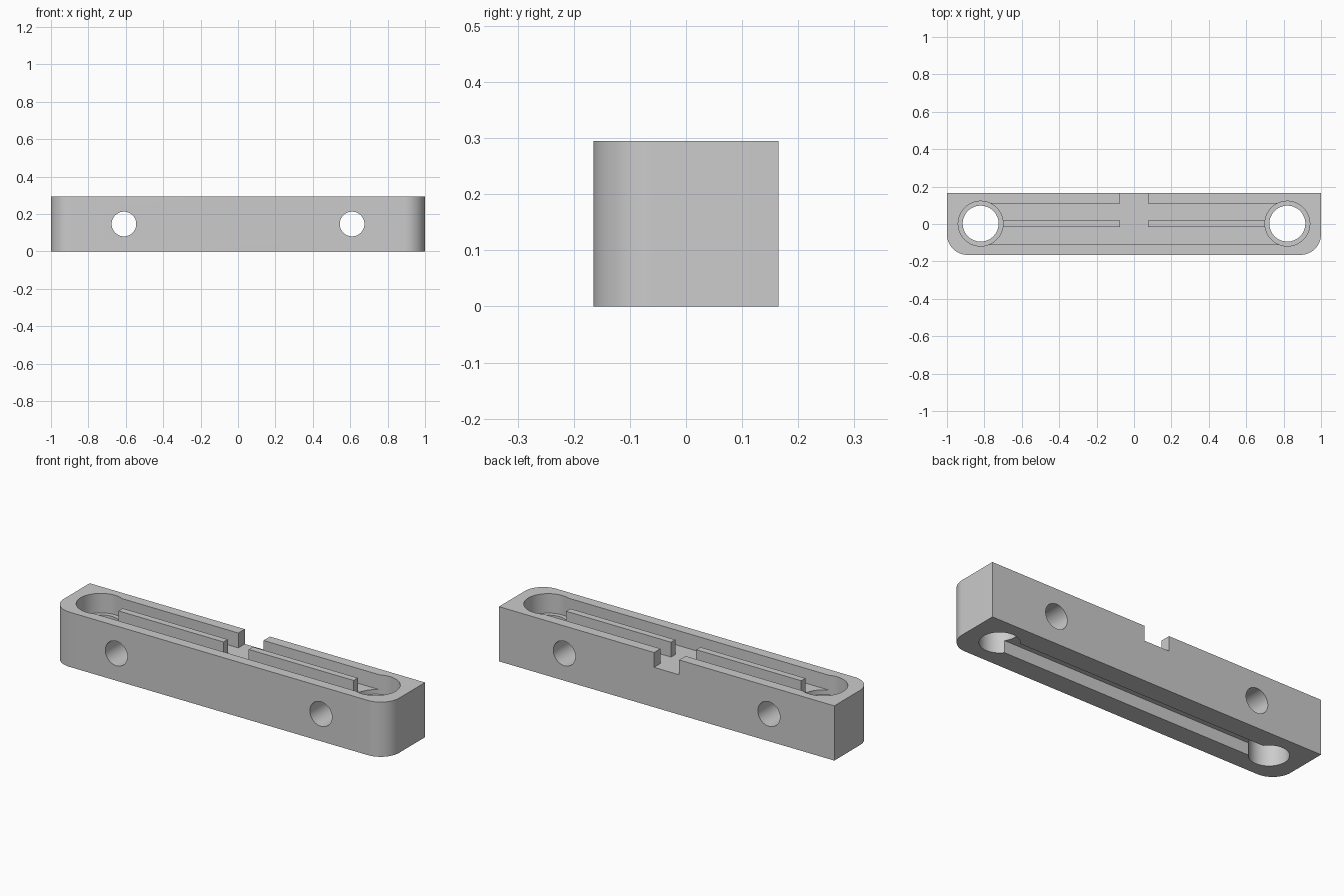
import bpy, bmesh, math

if "Cube" in bpy.data.objects:
    bpy.data.objects.remove(bpy.data.objects["Cube"])

TOP, FLOOR = 0.295, 0.215     # rim height and pocket floor height


def prism(name, pts, z0, z1):
    """Extrude an xy outline from z0 to z1."""
    bm = bmesh.new()
    face = bm.faces.new([bm.verts.new((x, y, z0)) for x, y in pts])
    up = bmesh.ops.extrude_face_region(bm, geom=[face])["geom"]
    for v in up:
        if isinstance(v, bmesh.types.BMVert):
            v.co.z = z1
    bmesh.ops.recalc_face_normals(bm, faces=bm.faces)
    me = bpy.data.meshes.new(name)
    bm.to_mesh(me)
    bm.free()
    ob = bpy.data.objects.new(name, me)
    bpy.context.collection.objects.link(ob)
    return ob


def rect(x0, x1, y0, y1):
    return [(x0, y0), (x1, y0), (x1, y1), (x0, y1)]


def circle(cx, cy, r, n=64):
    return [(cx + r * math.cos(2 * math.pi * i / n),
             cy + r * math.sin(2 * math.pi * i / n)) for i in range(n)]


# body outline: square back corners, rounded front corners
R, N = 0.11, 16
arc = [(0.89 + R * math.sin(i / N * math.pi / 2),
        -0.055 - R * math.cos(i / N * math.pi / 2)) for i in range(N + 1)]
right = arc + [(1, 0.165)]
body = prism("body", right + [(-x, y) for x, y in reversed(right)], 0, TOP)

# top pocket with the notch through the back wall
half = [(0.82, -0.11), (0.82, 0.11), (0.075, 0.11), (0.075, 0.25)]
cutters = [prism("pocket_cutter", half + [(-x, y) for x, y in reversed(half)], FLOOR, 0.4)]

# underside groove between the end holes
cutters.append(prism("groove_cutter", rect(-0.75, 0.75, -0.055, 0.055), -0.1, 0.065))

for s in (-1, 1):
    # end holes with a stepped seat, and cross holes front to back
    cutters.append(prism("seat_cutter", circle(s * 0.82, 0.002, 0.12), 0.19, 0.4))
    cutters.append(prism("end_hole_cutter", circle(s * 0.82, 0.002, 0.096), -0.1, 0.4))
    cross = prism("cross_hole_cutter", circle(s * 0.61, 0.147, 0.066), -0.3, 0.3)
    cross.rotation_euler.x = math.pi / 2
    cutters.append(cross)

for c in cutters:
    m = body.modifiers.new(c.name, "BOOLEAN")
    m.operation, m.solver, m.object = "DIFFERENCE", "EXACT", c
    c.hide_render = True

bpy.context.view_layer.objects.active = body
body.select_set(True)
for m in list(body.modifiers):
    bpy.ops.object.modifier_apply(modifier=m.name)
for c in cutters:
    bpy.data.objects.remove(c)
bpy.ops.object.shade_smooth_by_angle(angle=math.radians(30))

# centre ribs standing in the pocket
for side, s in (("left", -1), ("right", 1)):
    x0, x1 = sorted((s * 0.075, s * 0.701))
    prism(side + "_rib", rect(x0, x1, -0.016, 0.02), FLOOR, TOP)
